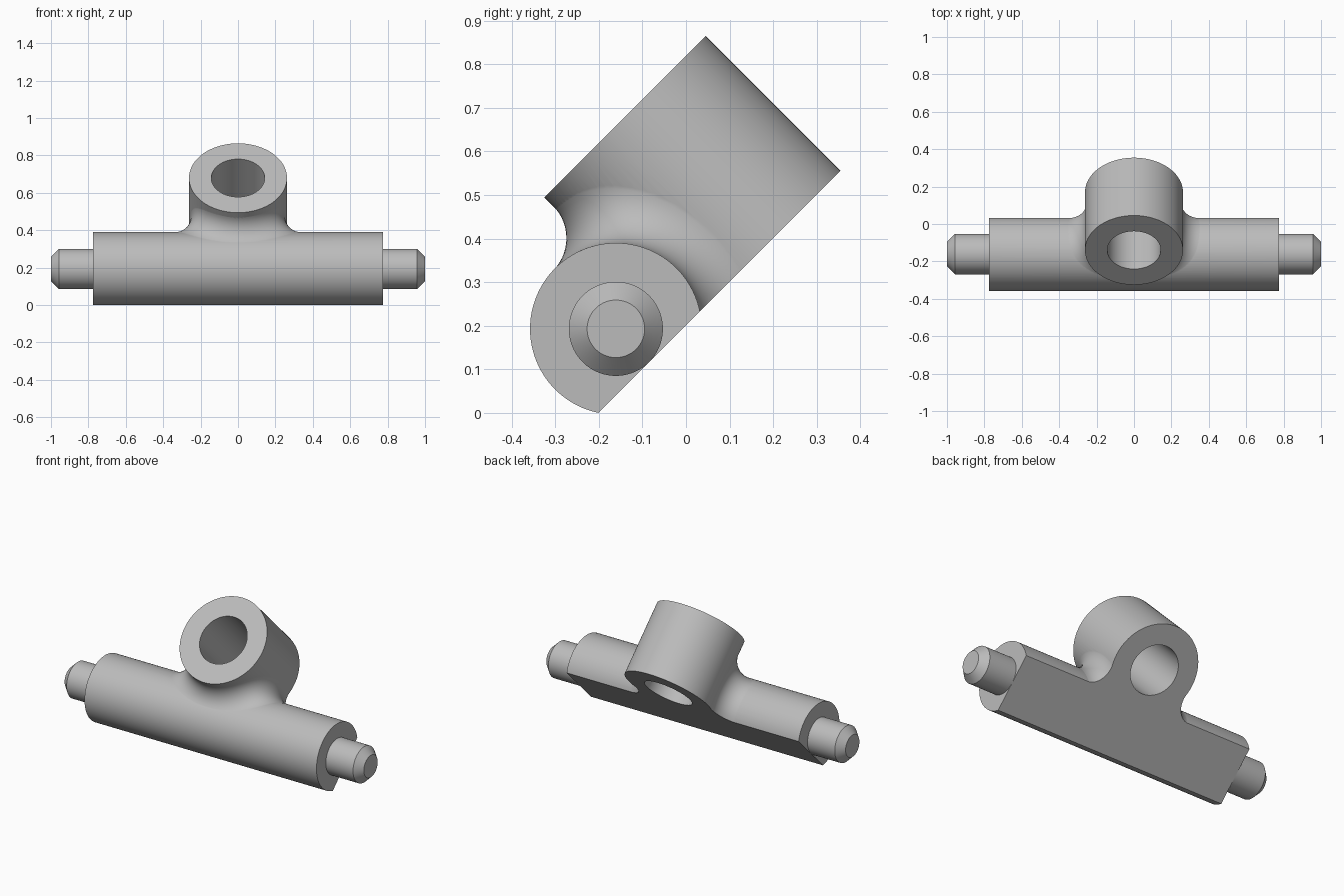
import bpy, bmesh
from math import sin, cos, asin, sqrt, pi, radians
from mathutils import Vector, Matrix

old = bpy.data.objects.get("Cube")
if old:
    bpy.data.objects.remove(old, do_unlink=True)

# Local frame: x along the rod, y up the flat base, z away from the flat base
ROD_R, ROD_HALF, ROD_Z = 0.197, 0.775, 0.108
BOSS_R, BOSS_Y, BOSS_TOP, BORE_R = 0.262, 0.359, 0.437, 0.143
FILLET_R, SEGS = 0.105, 96
TILT = Matrix.Translation((0, -0.0846, 0.1166)) @ Matrix.Rotation(radians(45), 4, "X")

steel = bpy.data.materials.new("grey_steel")
steel.use_nodes = True
steel.diffuse_color = (0.5, 0.5, 0.5, 1)
steel.node_tree.nodes["Principled BSDF"].inputs["Base Color"].default_value = (0.5, 0.5, 0.5, 1)


def loft(name, rings, closed=False):
    """Skin a list of point rings; cap the ends unless the loft is closed."""
    bm = bmesh.new()
    loops = [[bm.verts.new(p) for p in ring] for ring in rings]
    pairs = list(zip(loops, loops[1:]))
    if closed:
        pairs.append((loops[-1], loops[0]))
    else:
        bm.faces.new(loops[0])
        bm.faces.new(loops[-1])
    for a, b in pairs:
        for i in range(len(a)):
            j = (i + 1) % len(a)
            bm.faces.new((a[i], a[j], b[j], b[i]))
    bmesh.ops.recalc_face_normals(bm, faces=bm.faces)
    mesh = bpy.data.meshes.new(name)
    bm.to_mesh(mesh)
    bm.free()
    mesh.materials.append(steel)
    obj = bpy.data.objects.new(name, mesh)
    bpy.context.collection.objects.link(obj)
    return obj


def circle(radius, place):
    angles = [2 * pi * i / SEGS for i in range(SEGS)]
    return [place(radius * cos(a), radius * sin(a)) for a in angles]


def along_x(name, profile):
    return loft(name, [circle(r, lambda a, b: (x, a, ROD_Z + b)) for x, r in profile])


def upright(name, radius, low, high):
    return loft(name, [circle(radius, lambda a, b: (a, BOSS_Y + b, z)) for z in (low, high)])


def crossing(boss_r, rod_r, s):
    """Point on the curve where two cylinders on the boss and rod axes cross."""
    start = asin((BOSS_Y - boss_r) / rod_r)
    phi = pi / 2 - (pi / 2 - start) * cos(s)
    y = rod_r * sin(phi)
    x = sqrt(max(0, boss_r ** 2 - (BOSS_Y - y) ** 2))
    return Vector((x if sin(s) >= 0 else -x, y, ROD_Z + rod_r * cos(phi)))


def fillet_section(s):
    """Rolling-ball arc between boss and rod, closed by a point inside both."""
    c = crossing(BOSS_R + FILLET_R, ROD_R + FILLET_R, s)
    to_boss = Vector((-c.x, BOSS_Y - c.y, 0)).normalized()
    to_rod = Vector((0, -c.y, ROD_Z - c.z)).normalized()
    arc = [c + to_boss.slerp(to_rod, i / 14) * (FILLET_R + 0.0005) for i in range(15)]
    return arc + [crossing(BOSS_R - 0.012, ROD_R - 0.012, s)]


# Body: rod, boss and blended joint
body = along_x("bracket_body", [(-ROD_HALF, ROD_R), (ROD_HALF, ROD_R)])
boss = upright("boss_helper", BOSS_R, -0.1, BOSS_TOP)
fillet = loft("fillet_helper",
              [fillet_section(2 * pi * (i + 0.5) / SEGS) for i in range(SEGS)], closed=True)

# Cutters: bore and flat base
bore = upright("bore_cutter", BORE_R, -0.3, 0.6)
flat = loft("flat_cutter", [[(x, -1, -0.5), (x, 1, -0.5), (x, 1, 0), (x, -1, 0)]
                            for x in (-1.2, 1.2)])

helpers = [(boss, "UNION"), (fillet, "UNION"), (bore, "DIFFERENCE"), (flat, "DIFFERENCE")]
for helper, operation in helpers:
    helper.hide_render = True
    mod = body.modifiers.new(helper.name, "BOOLEAN")
    mod.object, mod.operation, mod.solver = helper, operation, "EXACT"
bpy.context.view_layer.update()
result = bpy.data.meshes.new_from_object(body.evaluated_get(bpy.context.evaluated_depsgraph_get()))
body.modifiers.clear()
body.data = result
for helper, _ in helpers:
    bpy.data.objects.remove(helper, do_unlink=True)

# Chamfered pins at both ends
parts = [body]
for side, name in ((1, "left_pin"), (-1, "right_pin")):
    parts.append(along_x(name, [(side * 0.77, 0.108), (side * 0.957, 0.108), (side, 0.066)]))

# Tilt into place and smooth the round faces
for obj in parts:
    obj.data.transform(TILT)
    bpy.ops.object.select_all(action="DESELECT")
    obj.select_set(True)
    bpy.context.view_layer.objects.active = obj
    bpy.ops.object.shade_smooth_by_angle(angle=radians(30))
    weighted = obj.modifiers.new("clean_shading", "WEIGHTED_NORMAL")
    weighted.keep_sharp = True
